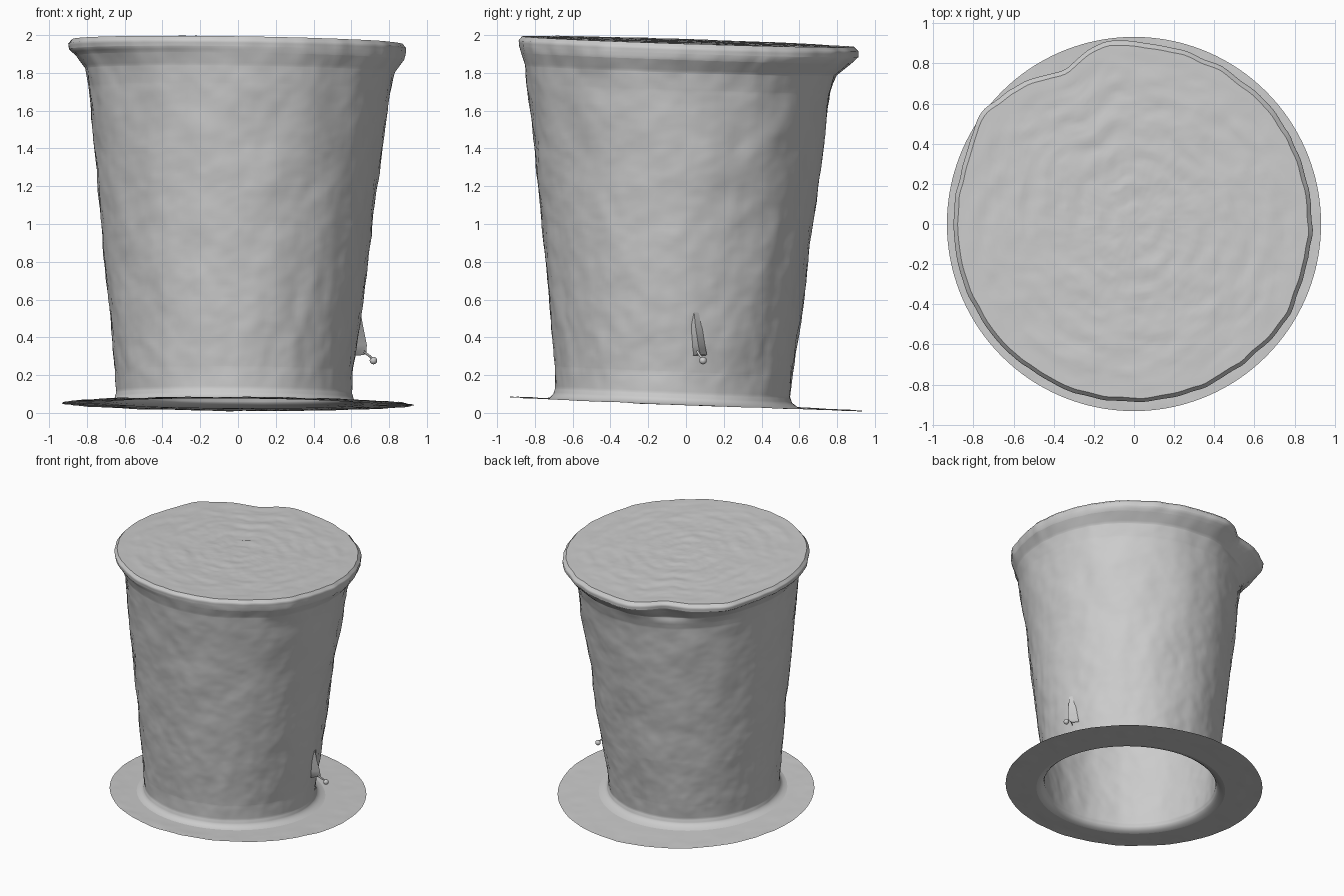
import bpy, bmesh, math
from mathutils import Vector, noise

if "Cube" in bpy.data.objects:
    bpy.data.objects.remove(bpy.data.objects["Cube"])

SEG = 192

# Wall profile: height fraction, centre x, centre y, radius
WALL = [(0.0, -.02, -.06, .685), (.004, -.02, -.065, .655), (.014, -.02, -.07, .632),
        (.03, -.02, -.07, .622), (.09, -.022, -.065, .63), (.28, -.015, -.055, .674),
        (.5, -.008, -.05, .72), (.7, 0, -.042, .764), (.87, .01, -.038, .802),
        (.92, .012, -.03, .822), (.955, .01, -.005, .868), (.972, -.005, .006, .89),
        (.988, -.006, .006, .893), (1.0, -.006, .004, .872)]


def bottom_z(x, y):
    return .047 - .039 * y - .006 * x


def top_z(x, y):
    return 1.966 - .032 * y - .014 * x


def bell(v, centre, width):
    return math.exp(-((v - centre) / width) ** 2)


def ring_at(t):
    for a, b in zip(WALL, WALL[1:]):
        if t <= b[0]:
            f = (t - a[0]) / (b[0] - a[0])
            return [p + (q - p) * f for p, q in zip(a[1:], b[1:])]
    return WALL[-1][1:]


def lip_offset(ang):
    # uneven flap at the back left of the lip
    d = math.degrees(ang) % 360
    return (.02 * bell(d, 97, 9) - .055 * bell(d, 115, 9) + .035 * bell(d, 145, 9)
            + .012 * bell(d, 327, 10)
            + .008 * noise.noise(Vector((math.cos(ang), math.sin(ang), 0)) * 9))


def bumps(p, amount):
    return amount * (noise.noise(p * 3.5) + .5 * noise.noise(p * 9) + .2 * noise.noise(p * 22))


def wall_point(t, ang):
    cx, cy, r = ring_at(t)
    c, s = math.cos(ang), math.sin(ang)
    fade = min(1, t / .08) * min(1, (1 - t) / .05 + .2)
    p = Vector((c, s, t * 2))
    r += bumps(p, .009) * fade
    # slanting creases on the right and back right
    d = math.degrees(ang) % 360
    crease = bell(d, 38, 22) * bell(t, .62, .25)
    r += .02 * crease * noise.noise(Vector((d * .06 - t * 5, t * 9 + d * .015, 4)))
    lip = max(0, min(1, (t - .9) / .07))
    r += lip * lip_offset(ang)
    x, y = cx + r * c, cy + r * s
    z0, z1 = bottom_z(x, y), top_z(x, y)
    return Vector((x, y, z0 + (z1 - z0) * t))


def brim_point(f, ang):
    inner = wall_point(0, ang)
    p = inner.lerp(Vector((.932 * math.cos(ang), .932 * math.sin(ang), 0)), f)
    p.z = max(0, bottom_z(p.x, p.y) + bumps(p * 1.5, .005) * f)
    return p


def cap_point(f, ang):
    p = wall_point(1, ang) * (1 - f)
    p.z = top_z(p.x, p.y) + bumps(p * 1.6, .006) * min(1, f * 8)
    return p


def sheet(name, func, steps, close=False):
    bm = bmesh.new()
    rings = [[bm.verts.new(func(v, 2 * math.pi * i / SEG)) for i in range(SEG)] for v in steps]
    for a, b in zip(rings, rings[1:]):
        for i in range(SEG):
            j = (i + 1) % SEG
            bm.faces.new((a[i], a[j], b[j], b[i]))
    if close:
        bm.faces.new(rings[-1])
    return finish(name, bm)


def finish(name, bm):
    me = bpy.data.meshes.new(name)
    bm.to_mesh(me)
    bm.free()
    for p in me.polygons:
        p.use_smooth = True
    ob = bpy.data.objects.new(name, me)
    bpy.context.collection.objects.link(ob)
    return ob


# Tapered side wall with flared lip
steps = sorted({k[0] for k in WALL} | {i / 110 for i in range(111)})
sheet("side_wall", wall_point, steps)

# Thin round brim, reversed so that it faces up
sheet("brim", lambda f, a: brim_point(f, a), [1 - i / 12 for i in range(13)])

# Flat closed top
sheet("flat_top", cap_point, [i / 40 * .985 for i in range(41)], close=True)

# Small fin and drip on the lower right side
bm = bmesh.new()
fin = [(.645, .04, .56), (.662, .05, .46), (.682, .065, .36), (.68, .075, .31), (.65, .07, .305)]
for side in (-1, 1):
    edge = [bm.verts.new(p) for p in fin]
    base = [bm.verts.new((.615 + .07 * (p[2] - .3), p[1] + side * .035, p[2])) for p in fin]
    for i in range(len(fin) - 1):
        quad = (edge[i], edge[i + 1], base[i + 1], base[i])
        bm.faces.new(quad if side < 0 else quad[::-1])
finish("side_fin", bm)

curve = bpy.data.curves.new("drip_stem", 'CURVE')
curve.dimensions = '3D'
curve.bevel_depth = .006
sp = curve.splines.new('POLY')
sp.points.add(2)
for pt, co in zip(sp.points, [(.665, .06, .325), (.695, .075, .302), (.715, .09, .285)]):
    pt.co = (*co, 1)
bpy.context.collection.objects.link(bpy.data.objects.new("drip_stem", curve))

bpy.ops.mesh.primitive_uv_sphere_add(segments=16, ring_count=10, radius=.02, location=(.717, .09, .277))
bpy.context.object.name = "drip_bead"
bpy.ops.object.shade_smooth()
